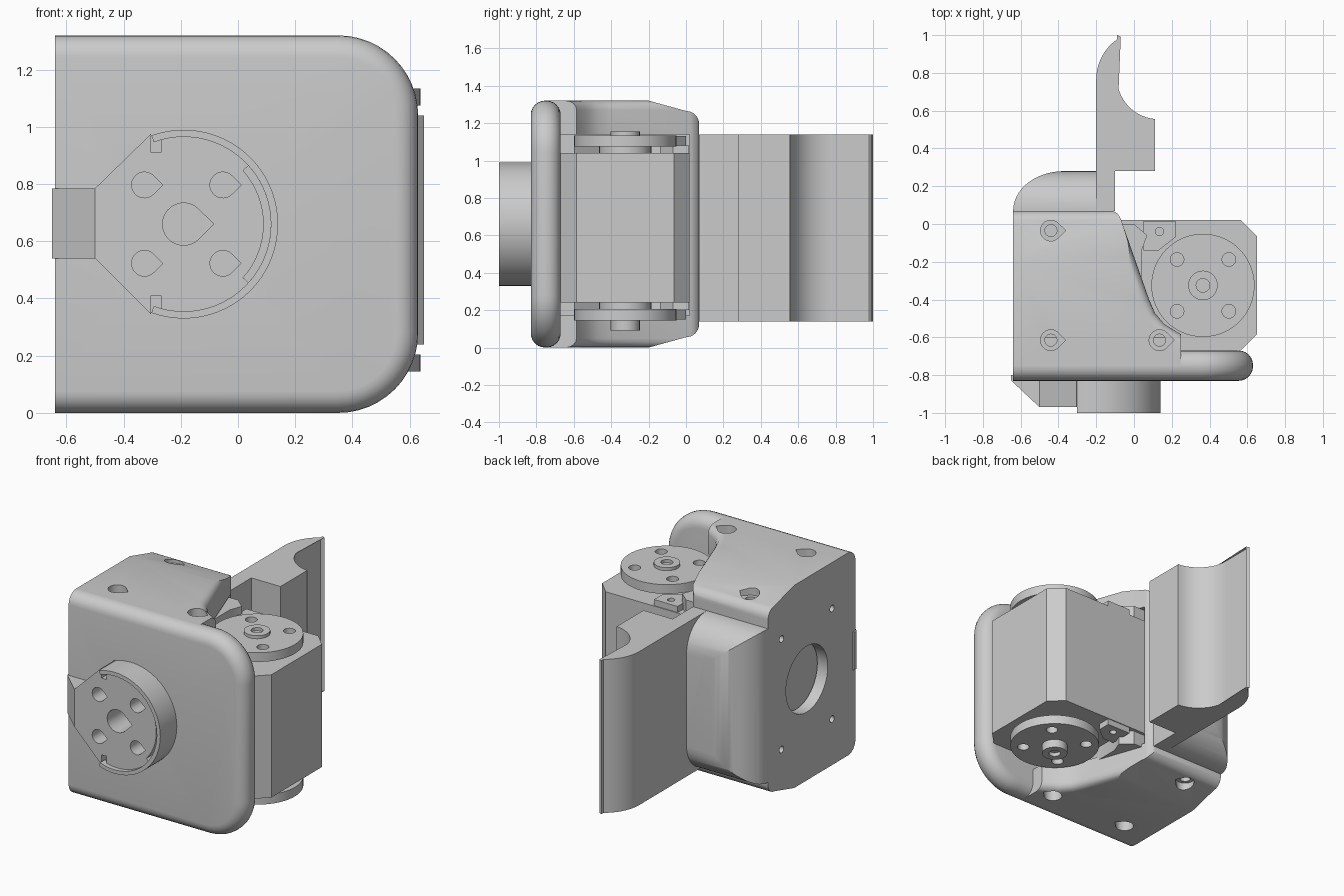
import bpy, bmesh, math
from mathutils import Vector

if "Cube" in bpy.data.objects:
    bpy.data.objects.remove(bpy.data.objects["Cube"])

GREY = bpy.data.materials.new("light_grey")
GREY.diffuse_color = (0.6, 0.6, 0.6, 1)
GREY.use_nodes = True
GREY.node_tree.nodes["Principled BSDF"].inputs["Base Color"].default_value = GREY.diffuse_color
TOL = 1e-4


def prism(name, pts, axis, a, b):
    """Extrude a 2D outline from a to b along an axis."""
    put = {"x": lambda u, v, w: (w, u, v), "y": lambda u, v, w: (u, w, v),
           "z": lambda u, v, w: (u, v, w)}[axis]
    bm = bmesh.new()
    lo = [bm.verts.new(put(u, v, a)) for u, v in pts]
    hi = [bm.verts.new(put(u, v, b)) for u, v in pts]
    bm.faces.new(lo)
    bm.faces.new(hi)
    for i in range(len(pts)):
        j = (i + 1) % len(pts)
        bm.faces.new((lo[i], lo[j], hi[j], hi[i]))
    bmesh.ops.recalc_face_normals(bm, faces=bm.faces)
    me = bpy.data.meshes.new(name)
    bm.to_mesh(me)
    bm.free()
    me.materials.append(GREY)
    ob = bpy.data.objects.new(name, me)
    bpy.context.collection.objects.link(ob)
    return ob


def arc(cx, cy, rx, a0, a1, n=12, ry=None):
    ry = ry or rx
    return [(cx + rx * math.cos(math.radians(a0 + (a1 - a0) * i / n)),
             cy + ry * math.sin(math.radians(a0 + (a1 - a0) * i / n))) for i in range(n + 1)]


def circle(cx, cy, r, n=48):
    return arc(cx, cy, r, 0, 360, n)[:-1]


def teardrop(cx, cy, r):
    return arc(cx, cy, r, 45, 315, 20) + [(cx + r * 1.42, cy)]


def rect(u0, u1, v0, v1):
    return [(u0, v0), (u1, v0), (u1, v1), (u0, v1)]


def boolean(ob, other, op="DIFFERENCE"):
    m = ob.modifiers.new("cut", "BOOLEAN")
    m.object, m.operation, m.solver = other, op, "EXACT"
    bpy.context.view_layer.objects.active = ob
    bpy.ops.object.modifier_apply(modifier=m.name)
    bpy.data.objects.remove(other)


def bevel(ob, width, rule, seg=6):
    """Round the edges whose two end points pass the rule."""
    bm = bmesh.new()
    bm.from_mesh(ob.data)
    es = [e for e in bm.edges if rule(e.verts[0].co, e.verts[1].co)]
    bmesh.ops.bevel(bm, geom=es, offset=width, segments=seg, profile=0.5, affect="EDGES")
    bm.to_mesh(ob.data)
    bm.free()


# Front plate with two round corners and pill-shaped rim
plate = prism("front_plate", [(-0.64, 0)] + arc(0.35, 0.28, 0.28, -90, 0) +
              arc(0.35, 1.04, 0.28, 0, 90) + [(-0.64, 1.32)], "y", -0.83, -0.67)
bevel(plate, 0.076, lambda p, q: abs(p.y - q.y) < TOL and max(p.x, q.x) > -0.63)

# Bracket shell: sloped side profile trimmed by the slanted plan outline
side = [(-0.75, 0), (-0.2, 0), (0.0, 0.055)] + arc(0.0, 0.125, 0.07, -70, 0, 5) + \
    arc(0.0, 1.195, 0.07, 0, 70, 5) + [(0.0, 1.265), (-0.2, 1.32), (-0.75, 1.32)]
bracket = prism("bracket", side, "x", -0.64, 0.3)
plan = [(-0.7, -0.75), (-0.7, 0.1), (-0.13, 0.1)] + arc(-0.14, 0.0, 0.075, 70, 20, 5) + \
    [(0.08, -0.40), (0.11, -0.47), (0.16, -0.53), (0.25, -0.585), (0.25, -0.75)]
trim = prism("trim", plan, "z", 0, 1.32)
bevel(trim, 0.05, lambda p, q: abs(p.z - q.z) < TOL and min(p.x, q.x) > -0.12
      and max(p.y, q.y) < 0.09 and min(p.y, q.y) > -0.6, 4)
boolean(bracket, trim, "INTERSECT")
boolean(bracket, prism("cavity", rect(-0.565, 0.9, -0.67, 0.02), "z", 0.17, 1.14))
for x, y in ((-0.44, -0.035), (-0.44, -0.615), (0.135, -0.615)):
    for z0, z1, s0, s1 in ((1.24, 1.4, 1.1, 1.3), (-0.1, 0.08, 0.0, 0.2)):
        boolean(bracket, prism("sink", teardrop(x, y, 0.055), "z", z0, z1))
        boolean(bracket, prism("screw", circle(x, y, 0.032, 20), "z", s0, s1))

# Round opening and screw holes in the left wall
boolean(bracket, prism("opening", circle(-0.33, 0.66, 0.215), "x", -0.8, -0.56))
for y in (-0.59, -0.07):
    for z in (0.3, 1.02):
        boolean(bracket, prism("hole", circle(y, z, 0.022, 16), "x", -0.8, -0.56))

# Domed bulge on the back wall
bulge = prism("back_bulge", [(-0.15, 0.05), (-0.15, 0.28)] +
              arc(-0.37, 0.07, 0.27, 90, 180, 14, 0.21) + [(-0.64, 0.05)], "z", 0.14, 1.14)
boolean(bulge, prism("dome", [(0.0, 0.14), (0.07, 0.14)] + arc(0.08, 0.34, 0.2, -90, 0, 10) +
        arc(0.08, 0.94, 0.2, 0, 90, 10) + [(0.0, 1.14)], "x", -0.7, -0.18), "INTERSECT")

# Curved finger reaching backwards
prism("finger", [(-0.2, 0.07), (-0.1, 0.07), (-0.1, 0.28), (0.11, 0.28), (0.11, 0.555)] +
      arc(0.13, 0.775, 0.22, 265, 180, 14) + [(-0.09, 1.0)] +
      arc(0.06, 0.765, 0.26, 120, 180, 10), "z", 0.14, 1.14)

# Front coupling: disc and tapered arm, with a raised rim
CX, CZ = -0.19, 0.66
holes = [(CX + sx * 0.137, CZ + sz * 0.137, 0.045) for sx in (-1, 1) for sz in (-1, 1)]
holes.append((CX, CZ, 0.074))
coupling = prism("coupling_disc", [(-0.65, 0.54), (-0.5, 0.54), (-0.305, 0.345)] +
                 arc(CX, CZ, 0.33, -110, 110, 44) + [(-0.305, 0.975), (-0.5, 0.785),
                 (-0.65, 0.785)], "y", -0.97, -0.8)
boolean(coupling, prism("ramp", [(-0.66, -0.82), (-0.5, -0.97), (-0.5, -1.1), (-0.8, -1.1),
                                 (-0.8, -0.82)], "z", 0, 1.3))
# Curved relief slot and small notches beside the rim
boolean(coupling, prism("slot", arc(CX, CZ, 0.305, -42, 42, 16) +
                        arc(CX, CZ, 0.28, 42, -42, 16), "y", -1.1, -0.86))
for z0, z1 in ((0.35, 0.41), (0.91, 0.97)):
    boolean(coupling, prism("notch", rect(-0.305, -0.27, z0, z1), "y", -1.1, -0.9))
for x, z, r in holes:
    boolean(coupling, prism("hole", teardrop(x, z, r), "y", -1.1, -0.78))
    boolean(plate, prism("hole", teardrop(x, z, r), "y", -1.1, -0.72))
prism("coupling_rim", arc(CX, CZ, 0.33, -110, 110, 44) + arc(CX, CZ, 0.305, 110, -110, 44),
      "y", -1.0, -0.95)

# Motor body with chamfered upright edges
c = 0.085
prism("motor_body", [(-0.55 + c, -0.67), (0.65 - c, -0.67), (0.65, -0.67 + c), (0.65, 0.02 - c),
                     (0.65 - c, 0.02), (-0.55 + c, 0.02), (-0.55, 0.02 - c), (-0.55, -0.67 + c)],
      "z", 0.24, 1.04)

# Motor end caps, output horns and hubs, mirrored top and bottom
HX, HY = 0.365, -0.325
for end, s, mid in (("top", 1, 0.64), ("bottom", -1, 0.64)):
    def span(d0, d1):
        return sorted((mid + s * d0, mid + s * d1))
    cap = prism(end + "_cap", [(-0.55, -0.6), (0.2, -0.6), (0.04, -0.4), (0.04, -0.14),
                               (0.07, -0.06), (0.0, 0.0), (-0.55, 0.0)], "z", *span(0.39, 0.49))
    lug = prism(end + "_cap_lug", [(0.05, 0.015), (0.05, -0.14), (0.13, -0.14), (0.22, -0.07),
                                   (0.22, 0.015)], "z", *span(0.39, 0.44))
    boolean(lug, prism("hole", circle(0.135, -0.04, 0.022, 16), "z", *span(0.41, 0.6)))
    prism(end + "_neck", circle(HX, HY, 0.14, 32), "z", *span(0.39, 0.45))
    horn = prism(end + "_horn", circle(HX, HY, 0.273, 64), "z", *span(0.435, 0.495))
    for sx in (-1, 1):
        for sy in (-1, 1):
            boolean(horn, prism("hole", circle(HX + sx * 0.137, HY + sy * 0.137, 0.036, 24),
                                "z", *span(0.3, 0.6)))
    top = 0.515 if s > 0 else 0.55
    hub = prism(end + "_hub", circle(HX, HY, 0.078, 32), "z", *span(0.48, top))
    boolean(hub, prism("hole", circle(HX, HY, 0.036, 24), "z", *span(top - 0.025, 0.7)))

# Smooth round surfaces while keeping edges crisp
bpy.ops.object.select_all(action="DESELECT")
for ob in bpy.context.collection.objects:
    ob.select_set(True)
    bpy.context.view_layer.objects.active = ob
bpy.ops.object.shade_smooth_by_angle(angle=math.radians(30))
